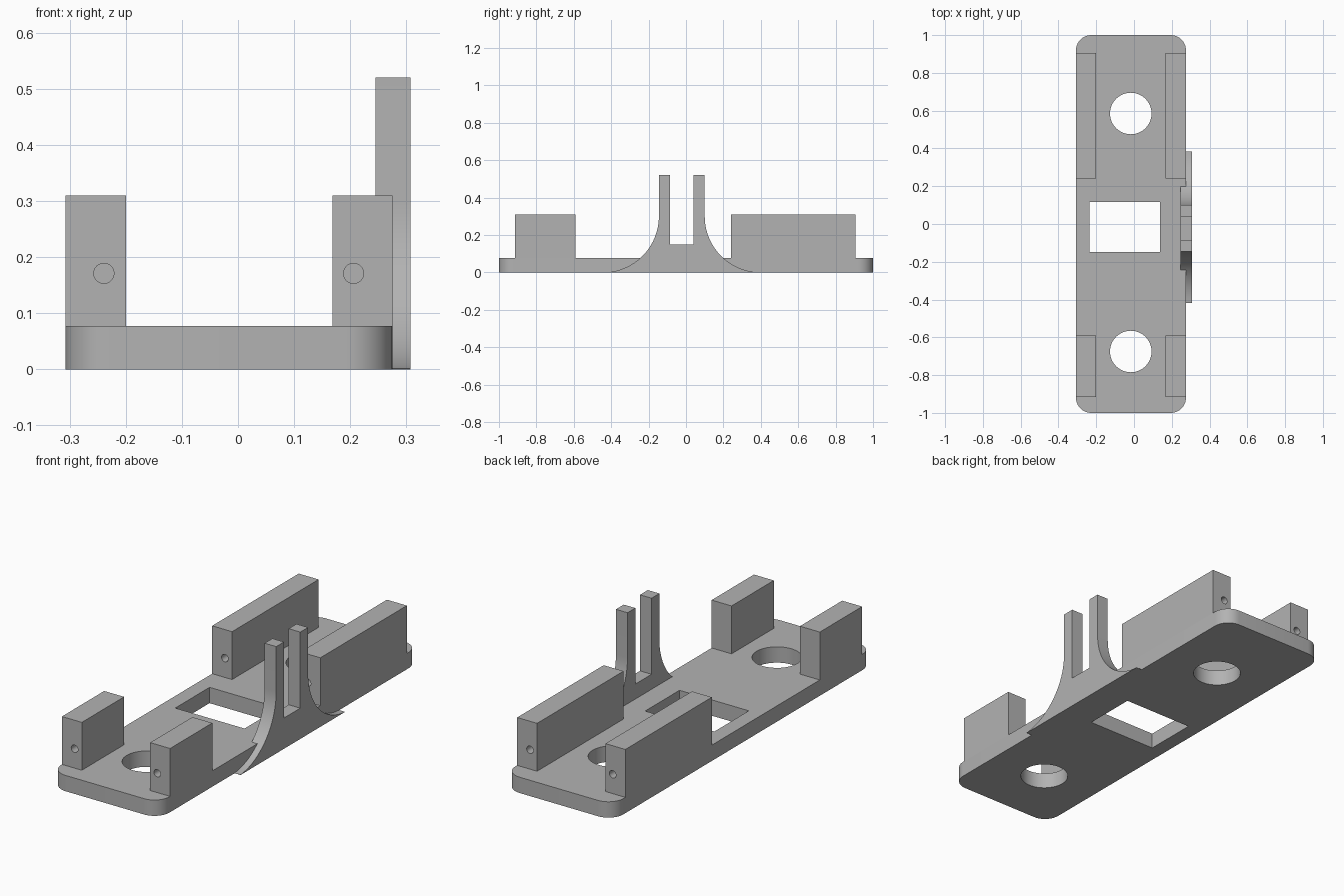
import bpy, bmesh, math
from mathutils import Vector

cube = bpy.data.objects.get("Cube")
if cube:
    bpy.data.objects.remove(cube, do_unlink=True)

grey = bpy.data.materials.new("mid grey")
grey.use_nodes = True
colour = (0.45, 0.45, 0.45, 1)
grey.diffuse_color = colour
grey.node_tree.nodes["Principled BSDF"].inputs["Base Color"].default_value = colour


def prism(name, points, offset):
    """Extrude a closed outline of 3D points along an offset."""
    bm = bmesh.new()
    face = bm.faces.new([bm.verts.new(p) for p in points])
    new = bmesh.ops.extrude_face_region(bm, geom=[face])["geom"]
    bmesh.ops.translate(bm, vec=offset,
                        verts=[v for v in new if isinstance(v, bmesh.types.BMVert)])
    bmesh.ops.recalc_face_normals(bm, faces=bm.faces)
    mesh = bpy.data.meshes.new(name)
    bm.to_mesh(mesh)
    bm.free()
    mesh.materials.append(grey)
    obj = bpy.data.objects.new(name, mesh)
    bpy.context.collection.objects.link(obj)
    return obj


def box(name, x0, x1, y0, y1, z0, z1):
    outline = [(x0, y0, z0), (x1, y0, z0), (x1, y1, z0), (x0, y1, z0)]
    return prism(name, outline, Vector((0, 0, z1 - z0)))


def arc(cx, cy, r, start, end, steps):
    angles = [math.radians(start + (end - start) * i / steps) for i in range(steps + 1)]
    return [(cx + r * math.cos(a), cy + r * math.sin(a)) for a in angles]


def activate(obj):
    bpy.ops.object.select_all(action='DESELECT')
    obj.select_set(True)
    bpy.context.view_layer.objects.active = obj


def cut(obj, cutter):
    cutter.hide_render = True
    activate(obj)
    mod = obj.modifiers.new("hole", 'BOOLEAN')
    mod.operation = 'DIFFERENCE'
    mod.solver = 'EXACT'
    mod.object = cutter
    bpy.ops.object.modifier_apply(modifier=mod.name)
    bpy.data.objects.remove(cutter, do_unlink=True)


def smooth(obj):
    activate(obj)
    bpy.ops.object.shade_smooth_by_angle(angle=math.radians(30))


LEFT, RIGHT, BASE_TOP, POST_TOP = -0.307, 0.275, 0.077, 0.31

# Base plate with rounded corners
radius = 0.08
corners = [(RIGHT - radius, 1 - radius, 0), (LEFT + radius, 1 - radius, 90),
           (LEFT + radius, radius - 1, 180), (RIGHT - radius, radius - 1, 270)]
outline = [p for x, y, a in corners for p in arc(x, y, radius, a, a + 90, 10)]
base = prism("base_plate", [(x, y, 0) for x, y in outline], Vector((0, 0, BASE_TOP)))

# Round screw openings and rectangular window
for y in (-0.675, 0.585):
    circle = arc(-0.017, y, 0.11, 0, 360, 48)[:-1]
    cut(base, prism("cutter", [(px, py, -0.1) for px, py in circle], Vector((0, 0, 0.3))))
cut(base, box("cutter", -0.235, 0.138, -0.147, 0.117, -0.1, 0.2))
smooth(base)

# Upright posts with small pin holes along their length
for side, x0, hole_x in (("right", LEFT, -0.239), ("left", RIGHT - 0.107, 0.206)):
    for end, y0, y1, depth in (("front", -0.915, -0.59, 0.2), ("back", 0.24, 0.905, 1)):
        post = box(f"{end}_{side}_post", x0, x0 + 0.107, y0, y1, BASE_TOP, POST_TOP)
        circle = arc(hole_x, 0.171, 0.018, 0, 360, 24)[:-1]
        cut(post, prism("cutter", [(px, y0 - 0.05, pz) for px, pz in circle],
                        Vector((0, depth + 0.05, 0))))
        smooth(post)

# Forked side bracket with flared foot
flare = 0.3
foot_front = arc(-0.145 - flare, flare, flare, -85, 0, 20)
foot_back = arc(0.10 + flare, flare, flare, 180, 267, 20)
prongs = [(-0.145, 0.52), (-0.085, 0.52), (-0.085, 0.15),
          (0.04, 0.15), (0.04, 0.52), (0.10, 0.52)]
profile = [(foot_front[0][0], 0)] + foot_front + prongs + foot_back + [(foot_back[-1][0], 0)]
bracket = prism("side_bracket", [(0.245, y, z) for y, z in profile], Vector((0.062, 0, 0)))
smooth(bracket)
